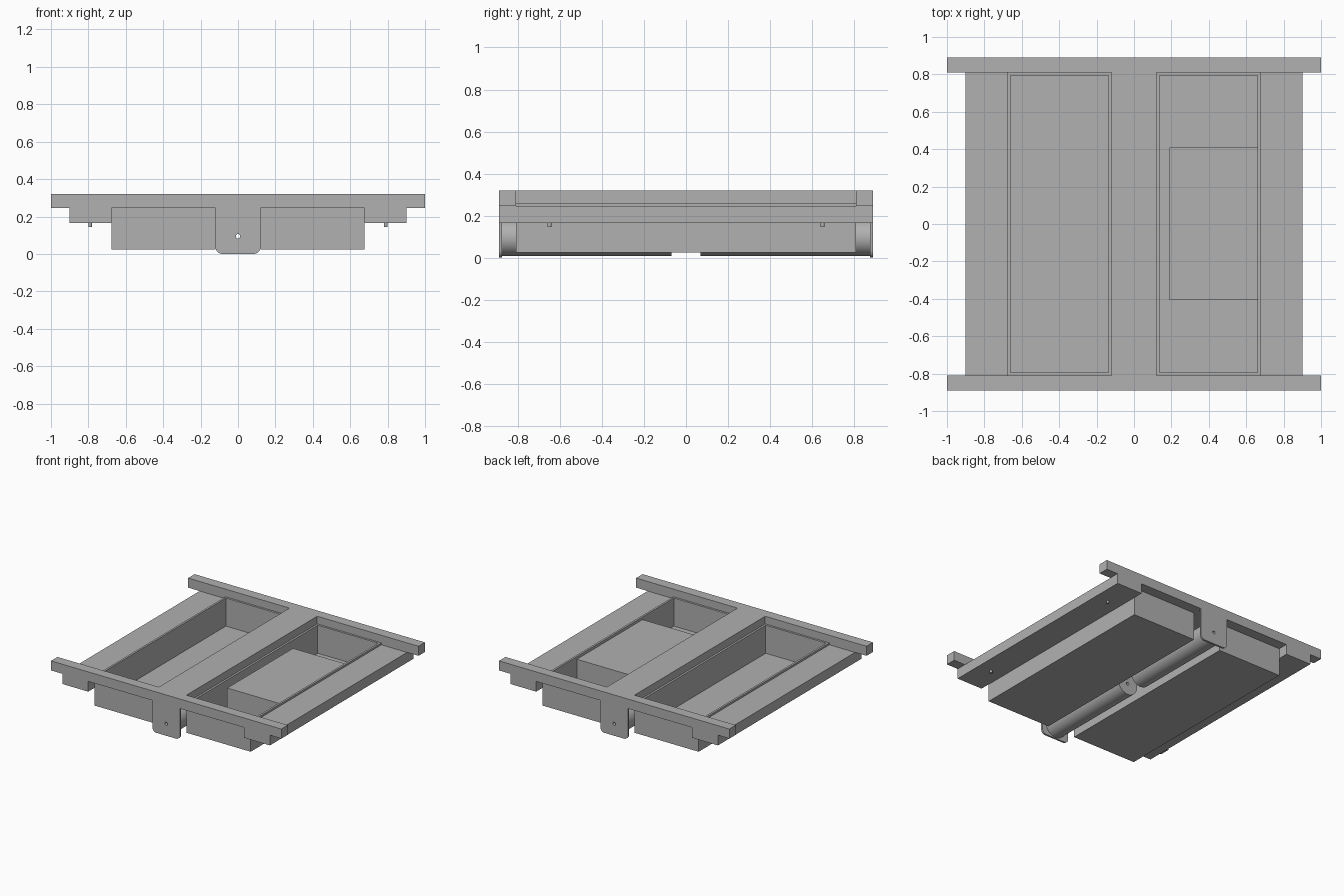
import bpy, bmesh, math
from mathutils import Matrix

cube = bpy.data.objects.get("Cube")
if cube:
    bpy.data.objects.remove(cube, do_unlink=True)

grey = bpy.data.materials.new("plain grey")
grey.use_nodes = True
colour = (0.44, 0.44, 0.44, 1)
grey.diffuse_color = colour
grey.node_tree.nodes["Principled BSDF"].inputs["Base Color"].default_value = colour

HALF_Y, INNER_Y = 0.89, 0.81
SPINE_X, TRAY_X, RAIL_X = 0.12, 0.677, 0.90
MID_Z, TOP_Z, AXIS_Z = 0.245, 0.32, 0.094


def finish(name, bm):
    mesh = bpy.data.meshes.new(name)
    bmesh.ops.recalc_face_normals(bm, faces=bm.faces)
    bm.to_mesh(mesh)
    bm.free()
    obj = bpy.data.objects.new(name, mesh)
    bpy.context.collection.objects.link(obj)
    mesh.materials.append(grey)
    return obj


def box_mesh(x, y, z):
    bm = bmesh.new()
    spans = (x, y, z)
    size = Matrix.Diagonal([b - a for a, b in spans] + [1])
    centre = Matrix.Translation([(a + b) / 2 for a, b in spans])
    bmesh.ops.create_cube(bm, size=1, matrix=centre @ size)
    return bm


def box(name, x, y, z):
    return finish(name, box_mesh(x, y, z))


def span(side, a, b):
    return tuple(sorted((side * a, side * b)))


def cylinder(name, radius, depth, place, axis_y=False, segments=32):
    bm = bmesh.new()
    turn = Matrix.Rotation(math.pi / 2, 4, "X") if axis_y else Matrix()
    bmesh.ops.create_cone(bm, cap_ends=True, segments=segments, radius1=radius,
                          radius2=radius, depth=depth,
                          matrix=Matrix.Translation(place) @ turn)
    return finish(name, bm)


def smooth(obj):
    bpy.ops.object.select_all(action="DESELECT")
    obj.select_set(True)
    bpy.context.view_layer.objects.active = obj
    bpy.ops.object.shade_smooth_by_angle()


# Thin drill that bores the shaft hole
drill = cylinder("shaft_drill", 0.012, 3, (0, 0, AXIS_Z), True, 16)
drill.hide_render = True
drill.hide_set(True)


def bore(obj):
    cut = obj.modifiers.new("shaft hole", "BOOLEAN")
    cut.operation = "DIFFERENCE"
    cut.object = drill


# Central spine
box("spine", (-SPINE_X, SPINE_X), (-INNER_Y, INNER_Y), (MID_Z, TOP_Z))

# Cross beams, hanging tabs and rollers
for side, end in ((-1, "front"), (1, "back")):
    box(end + "_beam", (-1, 1), span(side, INNER_Y, HALF_Y), (MID_Z, TOP_Z))

    bm = box_mesh((-SPINE_X, SPINE_X), span(side, HALF_Y - 0.015, HALF_Y), (0, MID_Z))
    corners = [e for e in bm.edges if all(v.co.z < 0.01 for v in e.verts)
               and abs(e.verts[0].co.x - e.verts[1].co.x) < 0.01]
    bmesh.ops.bevel(bm, geom=corners, offset=0.035, segments=6,
                    profile=0.5, affect="EDGES")
    tab = finish(end + "_tab", bm)
    bore(tab)
    smooth(tab)

    length = HALF_Y - 0.015 - 0.07
    roller = cylinder(end + "_roller", 0.087, length,
                      (0, side * (0.07 + length / 2), AXIS_Z), True, 48)
    bore(roller)
    smooth(roller)

# Side rails, pegs and trays
for side, hand in ((1, "left"), (-1, "right")):
    box(hand + "_rail", span(side, TRAY_X, RAIL_X), (-HALF_Y, HALF_Y), (0.165, MID_Z))
    for y in (-0.65, 0.65):
        smooth(cylinder(hand + "_peg", 0.01, 0.025, (side * 0.79, y, 0.1575), segments=16))

    # Open tray with a thin wall
    bm = box_mesh(span(side, SPINE_X, TRAY_X), (-INNER_Y, INNER_Y), (0.025, 0.26))
    top = max(bm.faces, key=lambda f: f.calc_center_median().z)
    bmesh.ops.inset_region(bm, faces=[top], thickness=0.016, use_even_offset=True)
    well = bmesh.ops.extrude_face_region(bm, geom=[top])["geom"]
    bmesh.ops.translate(bm, vec=(0, 0, -0.22),
                        verts=[v for v in well if isinstance(v, bmesh.types.BMVert)])
    if top.is_valid:
        bmesh.ops.delete(bm, geom=[top], context="FACES_ONLY")
    finish(hand + "_tray", bm)

# Block sitting in the left tray
box("tray_block", (0.19, 0.66), (-0.405, 0.41), (0.04, 0.24))
